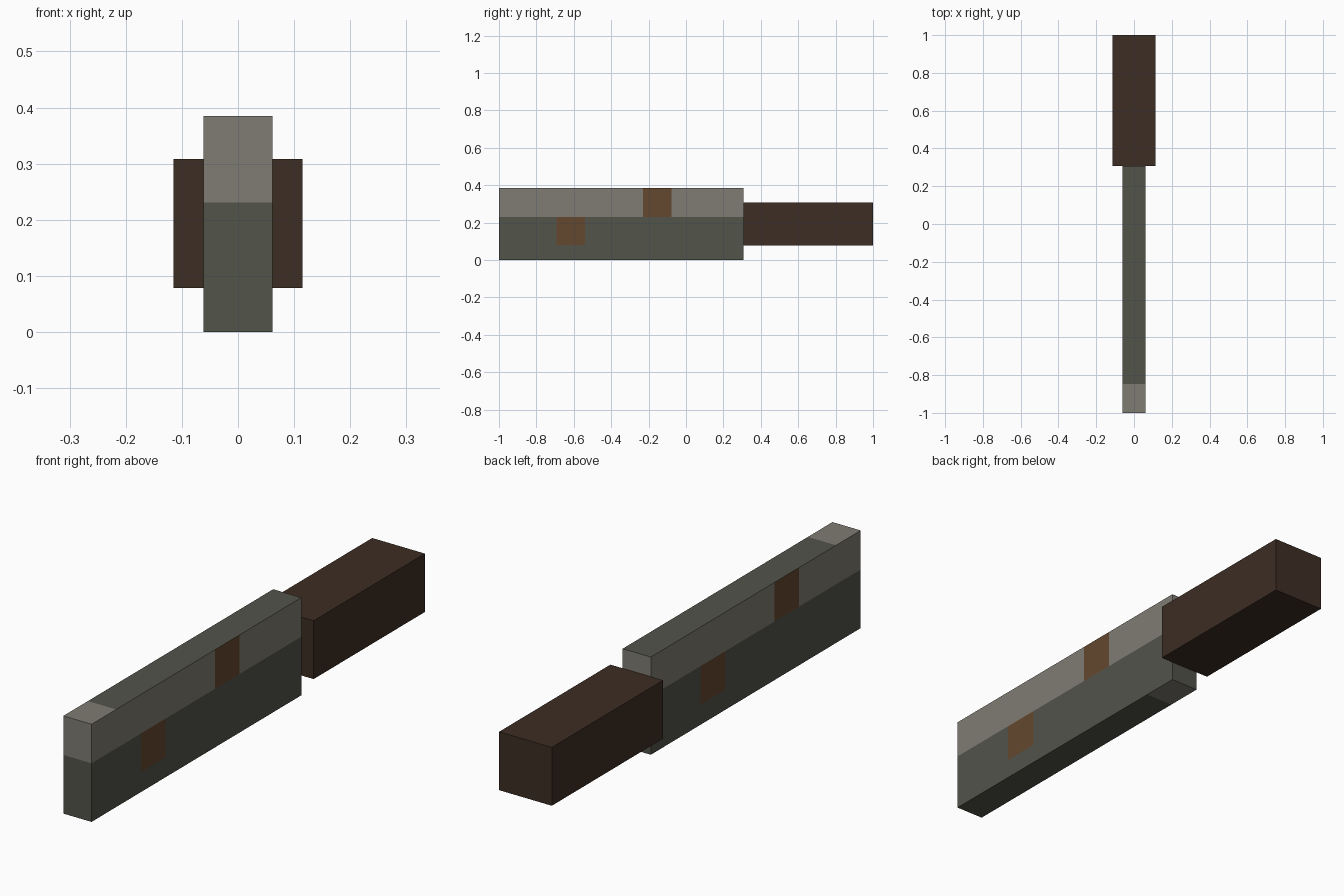
import bpy, bmesh
from mathutils import Vector, Matrix

if "Cube" in bpy.data.objects:
    bpy.data.objects.remove(bpy.data.objects["Cube"])


def material(name, rgb):
    """Flat colour given as 0-255 sRGB, stored as linear."""
    lin = [((c / 255 + 0.055) / 1.055) ** 2.4 for c in rgb]
    m = bpy.data.materials.new(name)
    m.diffuse_color = (*lin, 1)
    m.use_nodes = True
    m.node_tree.nodes["Principled BSDF"].inputs["Base Color"].default_value = m.diffuse_color
    return m


DARK, LIGHT, RUST = 0, 1, 2
steel = [material("dark steel", (82, 83, 74)),
         material("light steel", (127, 124, 115)),
         material("rust", (101, 72, 46))]
wood = [material("dark wood", (61, 45, 36))]


def box(name, lo, hi, mats, cuts=(), rule=None):
    """Box between two corners, cut along planes (axis, position), coloured by rule."""
    lo, hi = Vector(lo), Vector(hi)
    bm = bmesh.new()
    bmesh.ops.create_cube(bm, size=1, matrix=Matrix.Translation((lo + hi) / 2)
                          @ Matrix.Diagonal((*(hi - lo), 1)))
    for axis, pos in cuts:
        normal = Vector([float(i == axis) for i in range(3)])
        bmesh.ops.bisect_plane(bm, geom=bm.verts[:] + bm.edges[:] + bm.faces[:],
                               plane_co=normal * pos, plane_no=normal)
    bm.normal_update()
    if rule:
        for f in bm.faces:
            f.material_index = rule(f.calc_center_median(), f.normal)
    mesh = bpy.data.meshes.new(name)
    bm.to_mesh(mesh)
    bm.free()
    for m in mats:
        mesh.materials.append(m)
    obj = bpy.data.objects.new(name, mesh)
    bpy.context.collection.objects.link(obj)
    return obj


FRONT, BACK = -1.0, 0.307
EDGE_Z, PATCH_Z = 0.231, 0.079      # colour border and bottom of the low rust patch
PATCH = 0.153                       # length of a rust patch
LOW_Y, HIGH_Y = -0.692, -0.231      # patch starts on the right side


def blade_colour(c, n):
    if n.z > 0.5:                   # spine: light tip
        return LIGHT if c.y < FRONT + PATCH else DARK
    if n.z < -0.5:                  # underside: light heel
        return LIGHT if c.y > BACK - PATCH else DARK
    upper = c.z > EDGE_Z
    if abs(n.x) > 0.5:              # sides: patches run the other way on the left
        y = c.y if n.x > 0 else FRONT + BACK - c.y
        start = HIGH_Y if upper else LOW_Y
        if start < y < start + PATCH and c.z > PATCH_Z:
            return RUST
    return LIGHT if upper else DARK


# Blade, cut along every colour border
ys = [FRONT + PATCH, BACK - PATCH]
for s in (LOW_Y, HIGH_Y):
    for y in (s, s + PATCH):
        ys += [y, FRONT + BACK - y]
ys = sorted(set(round(y, 3) for y in ys))
box("blade", (-0.0615, FRONT, 0), (0.0615, BACK, 0.385), steel,
    [(2, PATCH_Z), (2, EDGE_Z)] + [(1, y) for y in ys], blade_colour)

# Handle
box("handle", (-0.115, BACK, 0.078), (0.115, 1.0, 0.308), wood)
